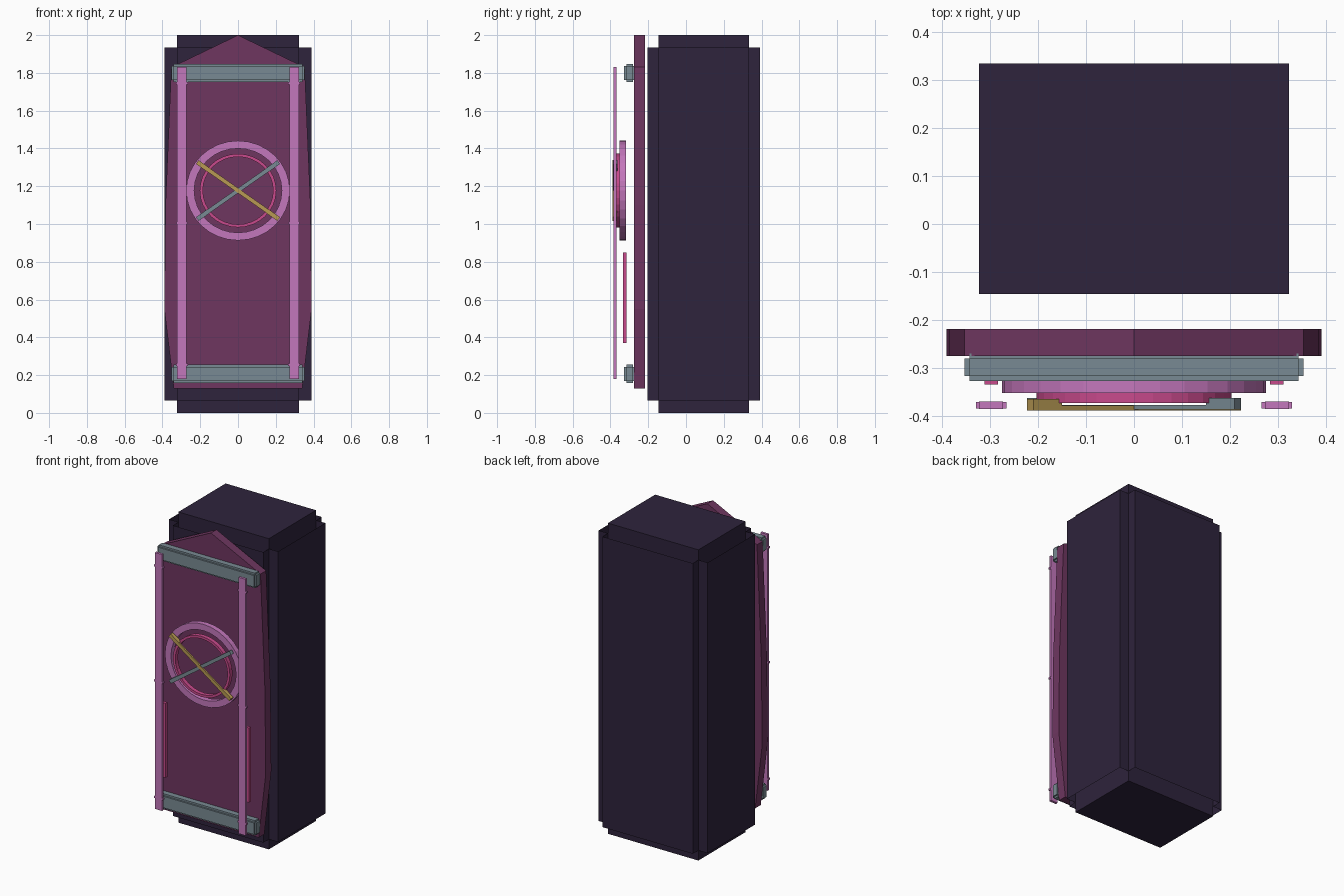
import bpy, bmesh, math
from mathutils import Matrix, Vector

if "Cube" in bpy.data.objects:
    bpy.data.objects.remove(bpy.data.objects["Cube"], do_unlink=True)


def material(name, rgb):
    lin = [((c / 255 + 0.055) / 1.055) ** 2.4 for c in rgb] + [1.0]
    m = bpy.data.materials.new(name)
    m.use_nodes = True
    m.diffuse_color = lin
    m.node_tree.nodes["Principled BSDF"].inputs["Base Color"].default_value = lin
    return m


DARK = material("dark violet", (46, 35, 60))
PLUM = material("plum", (110, 54, 96))
STEEL = material("blue grey", (121, 138, 147))
MAUVE = material("mauve", (196, 119, 188))
PINK = material("hot pink", (200, 74, 140))
GOLD = material("gold", (184, 154, 84))


def finish(name, bm, mat):
    mesh = bpy.data.meshes.new(name)
    bm.to_mesh(mesh)
    bm.free()
    mesh.materials.append(mat)
    ob = bpy.data.objects.new(name, mesh)
    bpy.context.collection.objects.link(ob)
    return ob


def add_box(bm, centre, half, turn=Matrix()):
    size = Matrix.Diagonal([2 * h for h in half] + [1])
    return bmesh.ops.create_cube(bm, size=1, matrix=turn @ Matrix.Translation(centre) @ size)["verts"]


def notched_box(bm, centre, half, step):
    # three crossed boxes leave a stepped notch along every edge
    for axis in range(3):
        add_box(bm, centre, [h if i == axis else h - step for i, h in enumerate(half)])


# Cabinet: full-height core, with a raised open-ended shell on each side
CY, CZ = 0.094, 1.0
CORE = Vector((0.322, 0.24, 1.0))
bm = bmesh.new()
add_box(bm, (0, CY, CZ), CORE)
finish("cabinet_core", bm, DARK)

bm = bmesh.new()
for half in ((0.388, CORE.y, 0.935), (CORE.x, 0.297, 0.935)):
    verts = add_box(bm, (0, CY, CZ), half)
    ends = {f for v in verts for f in v.link_faces if abs(f.normal.z) > 0.5}
    bmesh.ops.delete(bm, geom=list(ends), context="FACES_ONLY")
finish("cabinet_side_panels", bm, DARK)

# Door: pointed outline, extruded backwards
right = [(0.34, 0.13), (0.39, 0.55), (0.384, 1.1), (0.353, 1.83)]
outline = right + [(0, 2.0)] + [(-x, z) for x, z in reversed(right)]
bm = bmesh.new()
face = bm.faces.new([bm.verts.new((x, -0.275, z)) for x, z in outline])
back = bmesh.ops.extrude_face_region(bm, geom=[face])["geom"]
bmesh.ops.translate(bm, vec=(0, 0.057, 0),
                    verts=[g for g in back if isinstance(g, bmesh.types.BMVert)])
bmesh.ops.recalc_face_normals(bm, faces=bm.faces)
finish("door", bm, PLUM)

# Crossbars at the top and bottom of the door
for name, z in (("upper_crossbar", 1.8), ("lower_crossbar", 0.207)):
    bm = bmesh.new()
    notched_box(bm, (0, -0.298, z), (0.353, 0.029, 0.048), 0.011)
    finish(name, bm, STEEL)

# Upright rails with small collars, and glowing strips behind them
for side, x in (("left", 0.297), ("right", -0.297)):
    bm = bmesh.new()
    add_box(bm, (x, -0.377, 1.005), (0.025, 0.008, 0.825))
    for z in (0.255, 1.005, 1.745):
        add_box(bm, (x, -0.377, z), (0.032, 0.007, 0.006))
    finish(side + "_rail", bm, MAUVE)

    bm = bmesh.new()
    add_box(bm, (x, -0.324, 0.61), (0.014, 0.01, 0.24))
    finish(side + "_light_strip", bm, PINK)

# Emblem rings
EZ = 1.177


def ring(name, outer, inner, front, rear, mat, sides=32):
    bm = bmesh.new()
    loops = []
    for r, y in ((outer, front), (outer, rear), (inner, rear), (inner, front)):
        loops.append([bm.verts.new((r * 1.04 * math.cos(a), y, EZ + r * math.sin(a)))
                      for a in (math.tau * i / sides for i in range(sides))])
    for k in range(4):
        a, b = loops[k], loops[(k + 1) % 4]
        for i in range(sides):
            j = (i + 1) % sides
            bm.faces.new((a[i], a[j], b[j], b[i]))
    bmesh.ops.recalc_face_normals(bm, faces=bm.faces)
    finish(name, bm, mat)


ring("outer_ring", 0.264, 0.223, -0.351, -0.317, MAUVE)
ring("inner_ring", 0.195, 0.179, -0.372, -0.345, PINK)

# Crossed hands with thicker ends
for name, angle, front, mat in (("gold_hand", 35, -0.388, GOLD), ("grey_hand", -35, -0.386, STEEL)):
    turn = Matrix.Translation((0, 0, EZ)) @ Matrix.Rotation(math.radians(angle), 4, "Y")
    bm = bmesh.new()
    add_box(bm, (0, front + 0.005, 0), (0.262, 0.005, 0.011), turn)
    for s in (1, -1):
        add_box(bm, (s * 0.227, front + 0.012, 0), (0.036, 0.012, 0.012), turn)
    finish(name, bm, mat)
